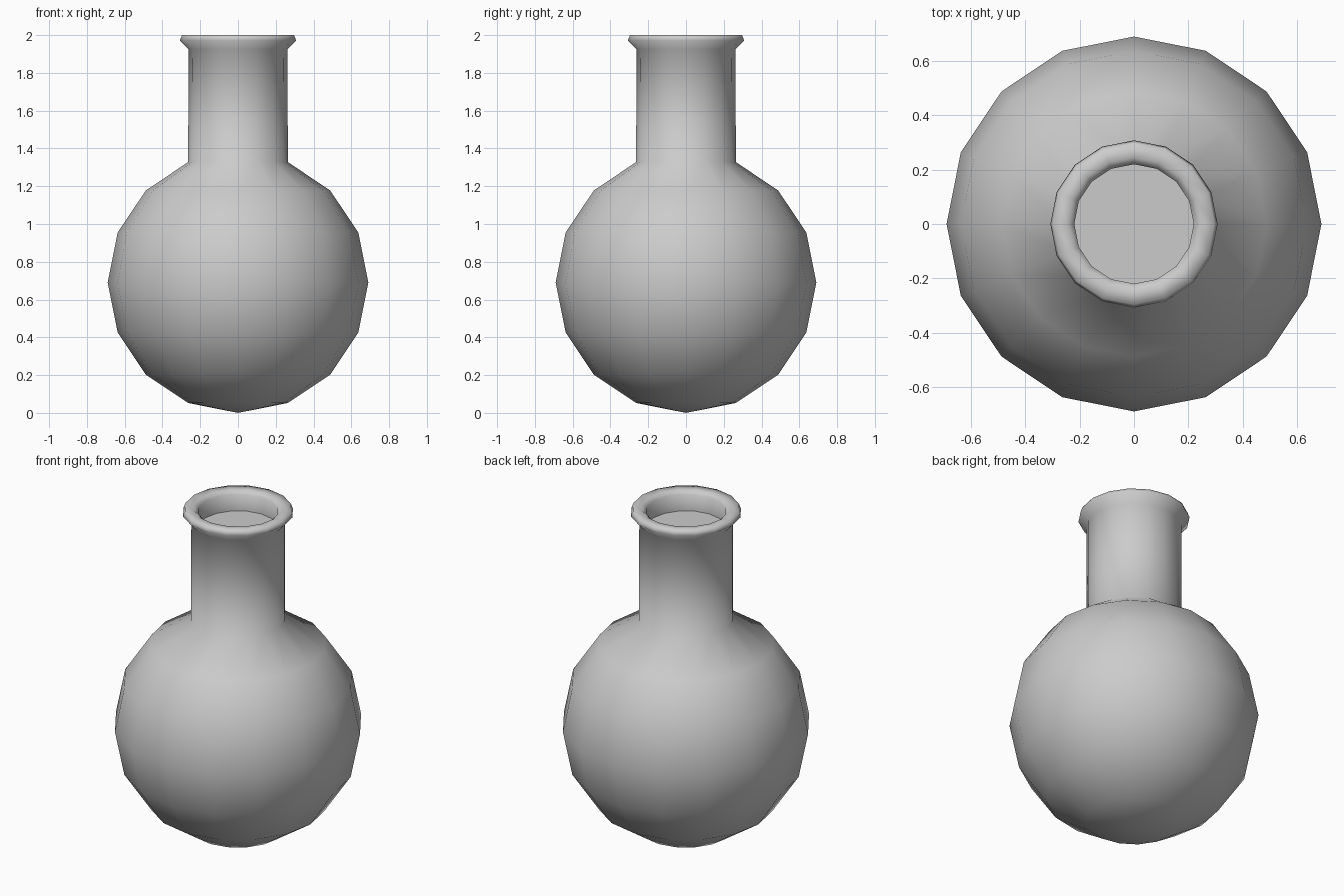
import bpy, bmesh, math

if "Cube" in bpy.data.objects:
    bpy.data.objects.remove(bpy.data.objects["Cube"])

SIDES = 16
R = 0.69          # radius of the round body

glaze = bpy.data.materials.new("plain_grey")
glaze.diffuse_color = (0.6, 0.6, 0.6, 1.0)
glaze.use_nodes = True
glaze.node_tree.nodes["Principled BSDF"].inputs["Base Color"].default_value = glaze.diffuse_color


def ring(bm, r, z):
    """One 16-sided loop of vertices."""
    return [bm.verts.new((r * math.cos(2 * math.pi * i / SIDES),
                          r * math.sin(2 * math.pi * i / SIDES), z))
            for i in range(SIDES)]


bm = bmesh.new()

# Round body: sphere rings from bottom to the base of the neck
profile = [(R * math.sin(a), R - R * math.cos(a))
           for a in (math.pi * k / 8 for k in range(1, 8))]
# Straight neck, flared lip, and the well inside the mouth
profile += [(0.262, 1.925), (0.308, 1.972), (0.297, 2.0),
            (0.245, 2.0), (0.22, 1.98), (0.22, 1.88)]
loops = [ring(bm, r, z) for r, z in profile]

# Pointed fan closing the bottom
pole = bm.verts.new((0, 0, 0))
for i in range(SIDES):
    bm.faces.new((pole, loops[0][(i + 1) % SIDES], loops[0][i]))

# Walls between neighbouring loops
for a, b in zip(loops, loops[1:]):
    for i in range(SIDES):
        j = (i + 1) % SIDES
        bm.faces.new((a[i], a[j], b[j], b[i]))

for f in bm.faces:
    f.smooth = True

# Flat floor of the mouth, with a sharp border
floor = bm.faces.new(loops[-1])
floor.smooth = False
for e in floor.edges:
    e.smooth = False

bmesh.ops.recalc_face_normals(bm, faces=bm.faces)
mesh = bpy.data.meshes.new("flask")
bm.to_mesh(mesh)
bm.free()
mesh.materials.append(glaze)
flask = bpy.data.objects.new("flask", mesh)
bpy.context.collection.objects.link(flask)
